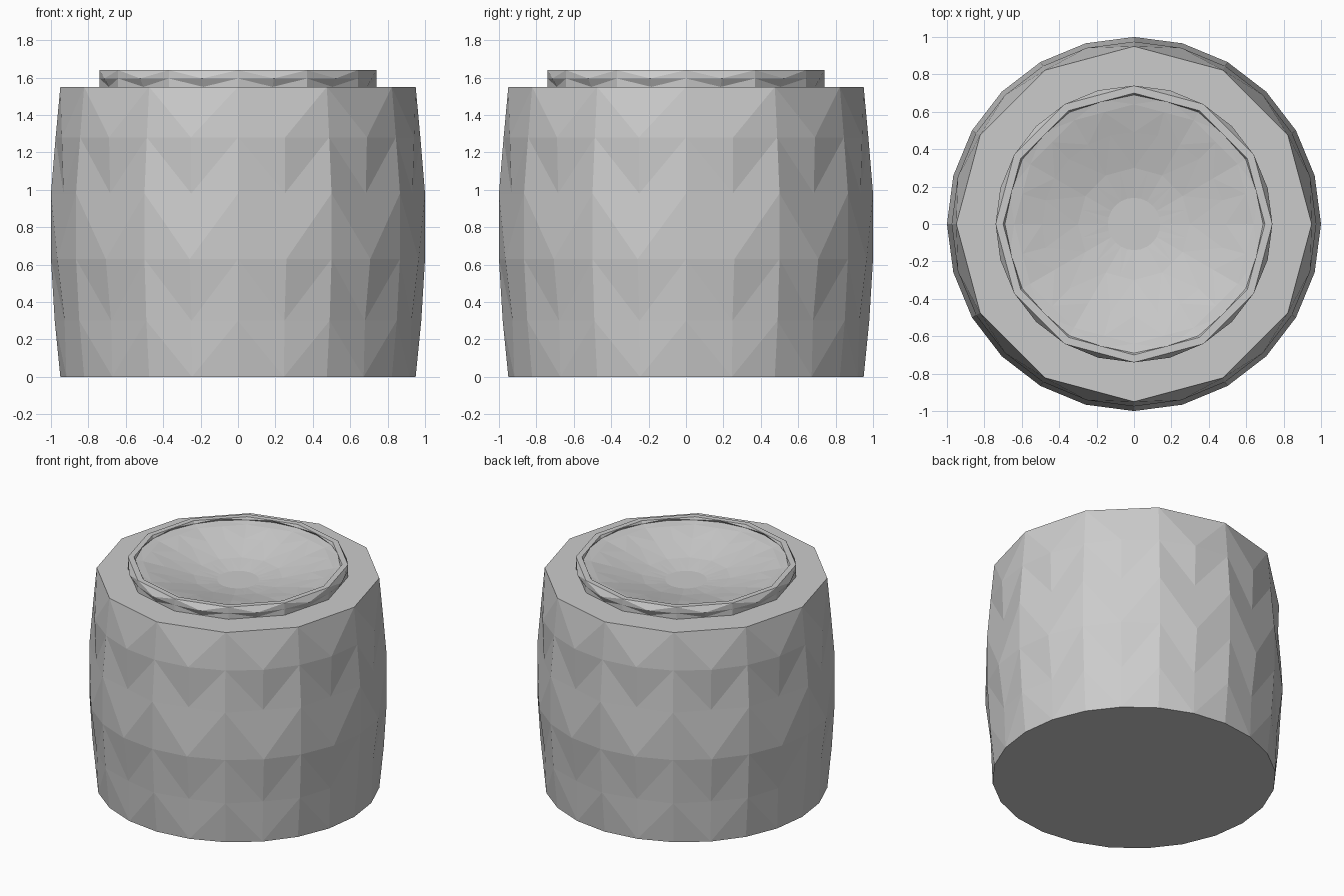
import bpy, bmesh, math

if "Cube" in bpy.data.objects:
    bpy.data.objects.remove(bpy.data.objects["Cube"])

N = 24

def lathe(name, rings, cap_start=False, cap_end=False):
    """Faceted revolve: each ring is (z, radius of even points, radius of odd points)."""
    bm = bmesh.new()
    loops = []
    for z, even, odd in rings:
        loop = []
        for i in range(N):
            a = math.tau * i / N
            r = odd if i % 2 else even
            loop.append(bm.verts.new((r * math.cos(a), r * math.sin(a), z)))
        loops.append(loop)
    for a, b in zip(loops, loops[1:]):
        for i in range(N):
            j = (i + 1) % N
            # diagonals meet at the odd points of the lower or upper ring
            if i % 2:
                bm.faces.new((a[i], a[j], b[j]))
                bm.faces.new((a[i], b[j], b[i]))
            else:
                bm.faces.new((a[i], a[j], b[i]))
                bm.faces.new((a[j], b[j], b[i]))
    if cap_start:
        bm.faces.new(list(reversed(loops[0])))
    if cap_end:
        bm.faces.new(loops[-1])
    bm.normal_update()
    me = bpy.data.meshes.new(name)
    bm.to_mesh(me)
    bm.free()
    ob = bpy.data.objects.new(name, me)
    bpy.context.collection.objects.link(ob)
    return ob

CH = math.cos(math.pi / 12)   # odd points on the chord give a 12-sided ring

def ring(z, r, sides=24):
    return (z, r, r * CH if sides == 12 else r)

# Bulging barrel body with flat shoulder
lathe("barrel_body", [
    ring(0, 0.95), (0.3, 0.98, 0.96), ring(0.63, 1.0), ring(0.98, 1.0, 12),
    ring(1.28, 0.975), ring(1.55, 0.95, 12), ring(1.55, 0.72, 12)],
    cap_start=True)

# Raised lip flowing into the shallow dish
lathe("lip_and_dish", [
    ring(1.55, 0.74, 12), ring(1.595, 0.74), ring(1.64, 0.74, 12),
    ring(1.64, 0.70, 12), ring(1.62, 0.69), ring(1.61, 0.64, 12),
    ring(1.575, 0.49), ring(1.525, 0.30, 12), ring(1.50, 0.14)],
    cap_end=True)
